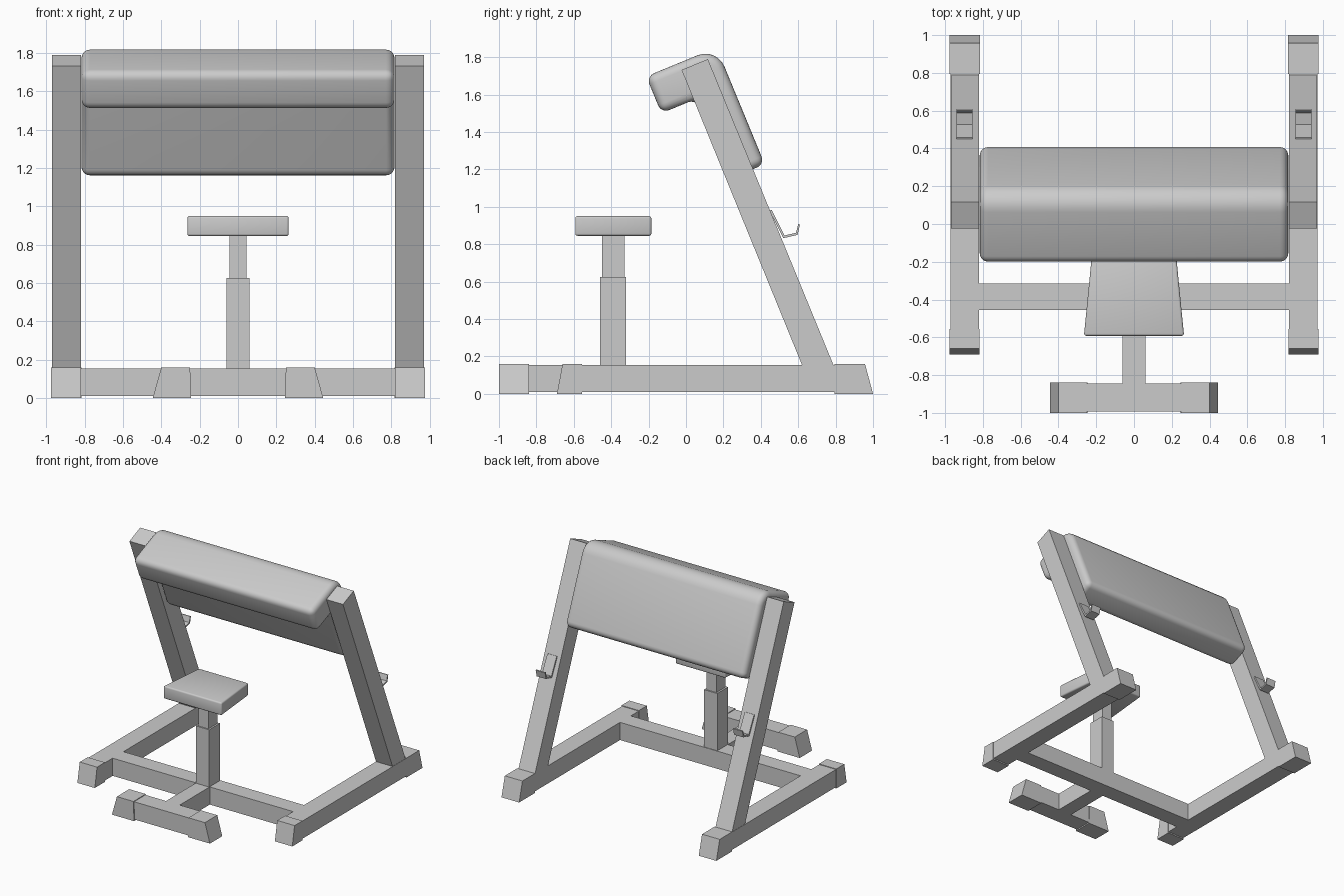
import bpy, bmesh, math
from mathutils import Vector

cube = bpy.data.objects.get("Cube")
if cube:
    bpy.data.objects.remove(cube, do_unlink=True)

grey = bpy.data.materials.new("light_grey")
grey.use_nodes = True
grey.diffuse_color = (0.6, 0.6, 0.6, 1)
grey.node_tree.nodes["Principled BSDF"].inputs["Base Color"].default_value = grey.diffuse_color

# The uprights and pad lean back by this angle
LEAN = math.radians(22.4)


def leaned(u, v):
    """Point in the leaning frame: u across the upright, v along it."""
    c, s = math.cos(LEAN), math.sin(LEAN)
    return (u * c - v * s, u * s + v * c)


def prism(name, profile, lo, hi, axis="x"):
    """Extrude a 2D profile along an axis; profile is (y,z), (x,z) or (x,y)."""
    place = {"x": lambda p, t: (t, p[0], p[1]),
             "y": lambda p, t: (p[0], t, p[1]),
             "z": lambda p, t: (p[0], p[1], t)}[axis]
    bm = bmesh.new()
    ends = [[bm.verts.new(place(p, t)) for p in profile] for t in (lo, hi)]
    for loop in ends:
        bm.faces.new(loop)
    n = len(profile)
    for i in range(n):
        j = (i + 1) % n
        bm.faces.new((ends[0][i], ends[0][j], ends[1][j], ends[1][i]))
    bmesh.ops.recalc_face_normals(bm, faces=bm.faces)
    mesh = bpy.data.meshes.new(name)
    bm.to_mesh(mesh)
    bm.free()
    mesh.materials.append(grey)
    obj = bpy.data.objects.new(name, mesh)
    bpy.context.collection.objects.link(obj)
    return obj


def box(name, x, y, z):
    return prism(name, [(x[0], y[0]), (x[1], y[0]), (x[1], y[1]), (x[0], y[1])], *z, axis="z")


def soften(obj, width, segments, wide_edge=None, wide=0.0):
    """Round the edges, with an optional wider round on the edge near a (y, z) point."""
    bm = bmesh.new()
    bm.from_mesh(obj.data)
    if wide_edge:
        target = Vector(wide_edge)
        edges = [e for e in bm.edges
                 if all((v.co.yz - target).length < 0.001 for v in e.verts)]
        bmesh.ops.bevel(bm, geom=edges, offset=wide, segments=6, profile=0.5, affect="EDGES")
    edges = [e for e in bm.edges if e.calc_face_angle(0) > 0.6]
    bmesh.ops.bevel(bm, geom=edges, offset=width, segments=segments, profile=0.5, affect="EDGES")
    bm.to_mesh(obj.data)
    bm.free()
    bpy.ops.object.select_all(action="DESELECT")
    obj.select_set(True)
    bpy.context.view_layer.objects.active = obj
    bpy.ops.object.shade_smooth_by_angle(angle=math.radians(40))


TUBE = (0.01, 0.155)

# Side frames with feet, uprights and bar hooks
upright_profile = [(0.622, 0.15), (0.79, 0.15), leaned(0.79, 1.61), leaned(0.638, 1.61)]
rear_foot_profile = [(0.795, 0), (0.795, 0.16), (0.957, 0.16), (1.0, 0)]
front_foot_profile = [(-0.557, 0), (-0.557, 0.16), (-0.66, 0.16), (-0.69, 0)]
hook_profile = [leaned(0.787, 0.735), leaned(0.798, 0.735), (0.527, 0.847), (0.588, 0.861),
                (0.6, 0.907), (0.609, 0.905), (0.597, 0.85), (0.52, 0.832)]
for side, sign in (("left", 1), ("right", -1)):
    def span(a, b):
        return sorted((sign * a, sign * b))
    box(side + "_base_rail", span(0.82, 0.972), (-0.56, 0.8), TUBE)
    prism(side + "_upright", upright_profile, *span(0.82, 0.97))
    prism(side + "_rear_foot", rear_foot_profile, *span(0.816, 0.976))
    prism(side + "_front_foot", front_foot_profile, *span(0.818, 0.976))
    prism(side + "_bar_hook", hook_profile, *span(0.854, 0.939))
    # Foot of the short front bar
    prism(side + "_stabiliser_foot",
          [(sign * x, z) for x, z in ((0.245, 0), (0.25, 0.16), (0.4, 0.16), (0.445, 0))],
          -1.0, -0.84, axis="y")

# Floor bars joining the frame
box("cross_bar", (-0.82, 0.82), (-0.455, -0.315), TUBE)
box("spine_bar", (-0.062, 0.062), (-0.845, -0.455), TUBE)
box("stabiliser_bar", (-0.25, 0.25), (-0.992, -0.845), TUBE)

# Telescoping seat post
box("seat_post_outer", (-0.06, 0.06), (-0.46, -0.32), (0.15, 0.625))
box("seat_post_inner", (-0.045, 0.045), (-0.45, -0.33), (0.6, 0.85))

# Seat tapering toward the back
seat = prism("seat", [(-0.265, -0.592), (0.265, -0.592), (0.225, -0.185), (-0.225, -0.185)],
             0.845, 0.95, axis="z")
soften(seat, 0.012, 3)

# L-shaped arm pad
corner = leaned(0.857, 1.65)
pad = prism("arm_pad", [leaned(0.45, 1.437), leaned(0.45, 1.65), corner, leaned(0.857, 0.974),
                        leaned(0.65, 0.974), leaned(0.65, 1.437)], -0.817, 0.817)
soften(pad, 0.045, 5, wide_edge=corner, wide=0.11)
